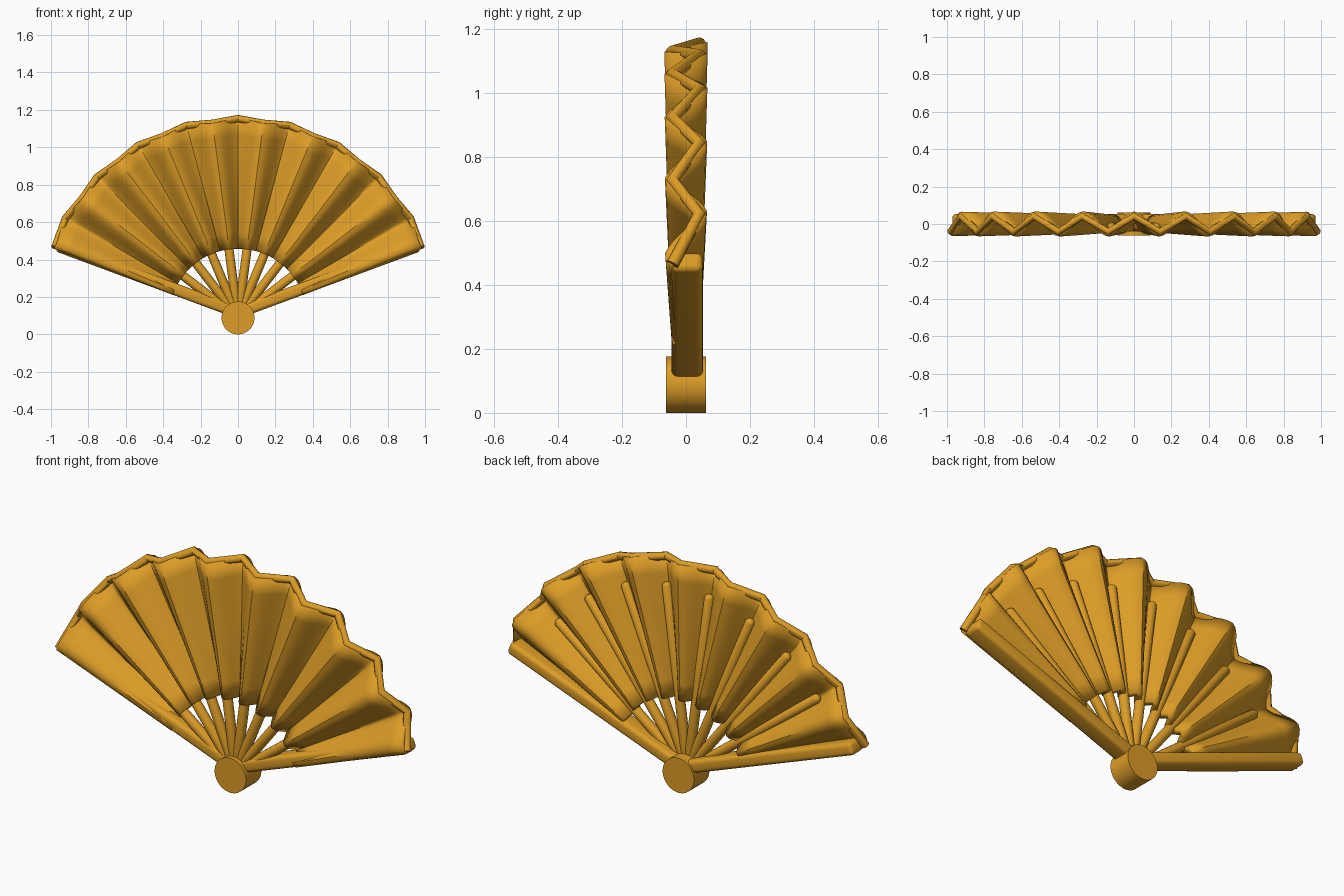
import bpy, bmesh
from math import sin, cos, pi, radians, asin
from mathutils import Vector, Matrix

if "Cube" in bpy.data.objects:
    bpy.data.objects.remove(bpy.data.objects["Cube"], do_unlink=True)

gold = bpy.data.materials.new("gold")
gold.use_nodes = True
COLOR = (0.72, 0.335, 0.02, 1)
gold.diffuse_color = COLOR
gold.node_tree.nodes["Principled BSDF"].inputs["Base Color"].default_value = COLOR

PIVOT = 0.088          # height of the hub centre, also its radius
PLEAT = radians(15)    # angle of one full pleat
END = radians(69)      # half spread of the leaf


def polar(r, a, y):
    """Point at radius r from the hub, a radians from vertical."""
    return Vector((r * sin(a), y, PIVOT + r * cos(a)))


def wave(a):
    """Rounded zigzag from -1 (front fold) to 1 (back fold)."""
    c = cos(2 * pi * a / PLEAT)
    return 0.6 * c + 0.4 * asin(max(-1, min(1, c))) * 2 / pi


def finish(obj, angle=40):
    obj.data.materials.clear()
    obj.data.materials.append(gold)
    bpy.ops.object.select_all(action='DESELECT')
    obj.select_set(True)
    bpy.context.view_layer.objects.active = obj
    bpy.ops.object.shade_smooth_by_angle(angle=radians(angle))
    return obj


def from_bmesh(name, bm):
    bmesh.ops.recalc_face_normals(bm, faces=bm.faces)
    mesh = bpy.data.meshes.new(name)
    bm.to_mesh(mesh)
    bm.free()
    obj = bpy.data.objects.new(name, mesh)
    bpy.context.collection.objects.link(obj)
    return obj


# Pleated leaf, folds deepen towards the rim
bm = bmesh.new()
COLS, ROWS = 148, 8
grid = []
for i in range(COLS + 1):
    a = -END + 2 * END * i / COLS
    w = wave(a)
    outer = 1.06 + 0.01 * w
    col = []
    for j in range(ROWS + 1):
        t = j / ROWS
        col.append(bm.verts.new(polar(0.37 + (outer - 0.37) * t, a, w * (0.033 + 0.02 * t))))
    grid.append(col)
for p, q in zip(grid, grid[1:]):
    for j in range(ROWS):
        bm.faces.new((p[j], q[j], q[j + 1], p[j + 1]))
leaf = from_bmesh("pleated_leaf", bm)
solid = leaf.modifiers.new("thickness", 'SOLIDIFY')
solid.thickness = 0.03
solid.offset = 0
finish(leaf)

# Zigzag piping along the rim
curve = bpy.data.curves.new("rim_piping", 'CURVE')
curve.dimensions = '3D'
curve.bevel_depth = 0.02
curve.bevel_resolution = 3
curve.use_fill_caps = True
spline = curve.splines.new('POLY')
angles = [-END] + [k * PLEAT / 2 for k in range(-8, 9)] + [END]
spline.points.add(len(angles) - 1)
for k, (pt, a) in enumerate(zip(spline.points, angles)):
    side = 1 if k % 2 else -1
    pt.co = (*polar(1.057 + 0.008 * side, a, 0.042 * side), 1)
piping = bpy.data.objects.new("rim_piping", curve)
bpy.context.collection.objects.link(piping)
bpy.ops.object.select_all(action='DESELECT')
piping.select_set(True)
bpy.context.view_layer.objects.active = piping
bpy.ops.object.convert(target='MESH')
finish(bpy.context.object, 50)


# Round-tipped ribs lying in the front folds, seen from the back
def rib(name, a, length=0.93, r=0.025):
    bm = bmesh.new()
    bmesh.ops.create_uvsphere(bm, u_segments=16, v_segments=8, radius=r)
    for v in bm.verts:
        if v.co.z > 1e-4:
            v.co.z += length - r
    bm.transform(Matrix.Translation((0, -0.016, PIVOT)) @ Matrix.Rotation(a, 4, 'Y'))
    finish(from_bmesh(name, bm), 60)


for k in range(8):
    rib(f"rib_{k + 1}", (k - 3.5) * PLEAT)

# Outer guard sticks with rounded edges
for name, side in (("guard_left", 1), ("guard_right", -1)):
    bm = bmesh.new()
    bmesh.ops.create_cube(bm, size=1)
    bmesh.ops.scale(bm, vec=(1.04, 0.098, 0.064), verts=bm.verts)
    bmesh.ops.bevel(bm, geom=bm.edges[:], offset=0.02, segments=4,
                    profile=0.5, affect='EDGES')
    bm.transform(Matrix.Translation((0, 0.004, PIVOT))
                 @ Matrix.Rotation(radians(-20.3), 4, 'Y')
                 @ Matrix.Translation((0.52, 0, 0.027)))
    if side < 0:
        bm.transform(Matrix.Scale(-1, 4, (1, 0, 0)))
    finish(from_bmesh(name, bm))

# Hub pin joining all the sticks
bpy.ops.mesh.primitive_cylinder_add(vertices=48, radius=PIVOT, depth=0.124,
                                    location=(0, 0, PIVOT), rotation=(pi / 2, 0, 0))
hub = bpy.context.object
hub.name = "hub"
finish(hub)
